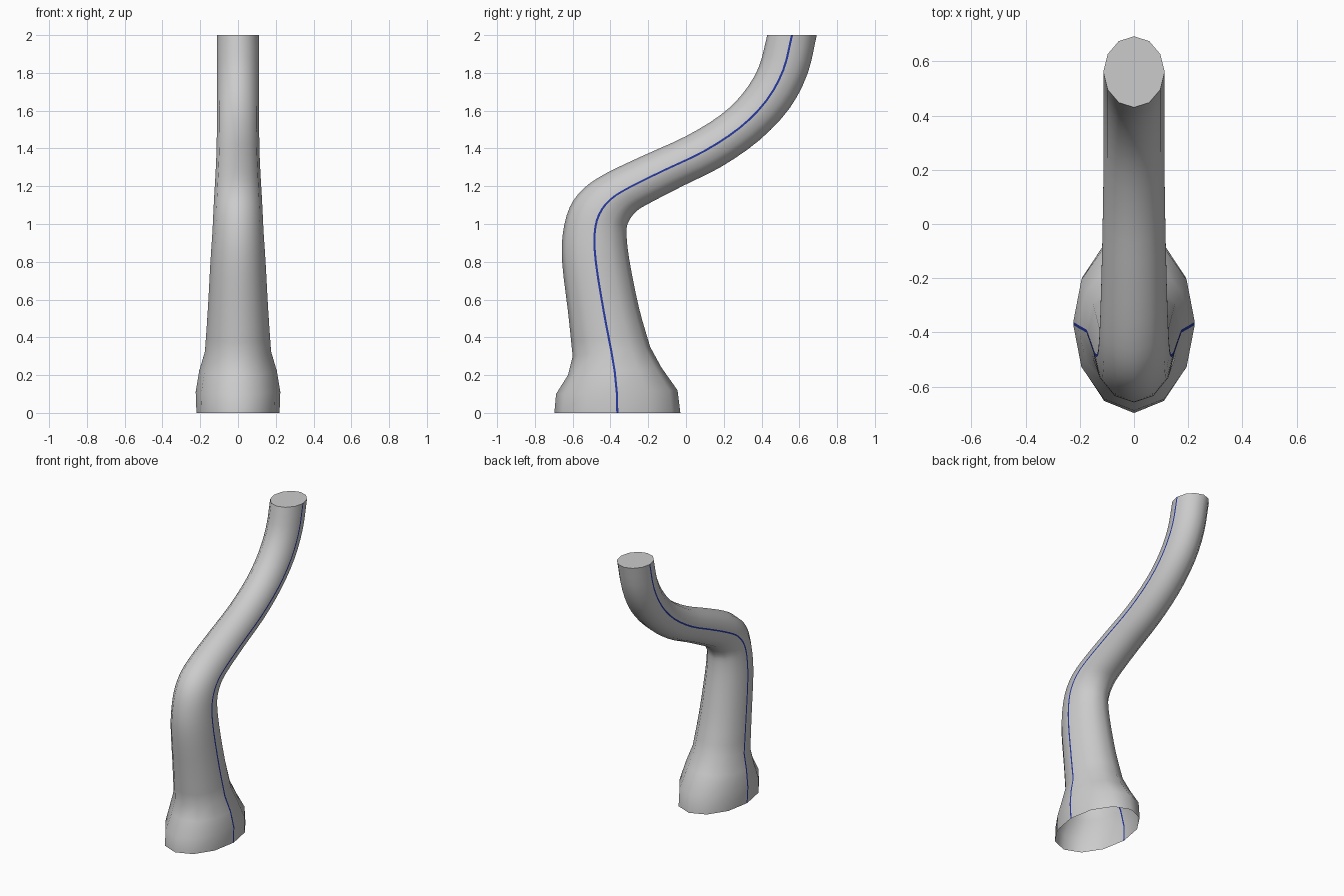
import bpy, bmesh, math
from mathutils import Vector

if "Cube" in bpy.data.objects:
    bpy.data.objects.remove(bpy.data.objects["Cube"])

# Each section: front y, front z, back y, back z, half width in x
base = [(-.697, 0, -.03, 0, .22), (-.688, .10, -.045, .12, .224),
        (-.625, .20, -.13, .24, .206)]
neck = [(-.60, .30, -.19, .35, .175), (-.624, .53, -.25, .56, .160),
        (-.655, .79, -.30, .81, .146), (-.652, .95, -.315, .95, .136),
        (-.615, 1.09, -.305, 1.01, .131), (-.54, 1.19, -.26, 1.07, .127),
        (-.42, 1.27, -.175, 1.12, .123), (-.22, 1.365, -.01, 1.205, .118),
        (0, 1.465, .19, 1.305, .114), (.18, 1.575, .39, 1.445, .112),
        (.30, 1.69, .55, 1.615, .112), (.385, 1.83, .645, 1.80, .112),
        (.43, 2.0, .692, 2.0, .112)]


def spline(pts, steps):
    """Catmull-Rom interpolation of the sections."""
    p = [Vector(q) for q in pts]
    p = [2 * p[0] - p[1]] + p + [2 * p[-1] - p[-2]]
    out = []
    for i in range(1, len(p) - 2):
        a, b, c, d = p[i - 1:i + 3]
        for s in range(steps):
            t = s / steps
            out.append(.5 * (2 * b + (c - a) * t + (2 * a - 5 * b + 4 * c - d) * t * t
                             + (3 * b - a - 3 * c + d) * t ** 3))
    return out + [p[-2]]


def ring(bm, sec):
    """Twelve-sided oval, with each side vertex doubled to carry the seam."""
    yf, zf, yb, zb, w = sec
    front, back = Vector((0, yf, zf)), Vector((0, yb, zb))
    mid, half = (front + back) / 2, (front - back) / 2
    d = .0055 / half.length
    angles = []
    for k in range(12):
        a = k * math.tau / 12
        angles += [a - d, a + d] if k in (3, 9) else [a]
    return [bm.verts.new(mid + half * math.cos(a) + Vector((w * math.sin(a), 0, 0)))
            for a in angles]


# Lofted curved tube, open at the bottom and capped at the top
bm = bmesh.new()
rings = [ring(bm, s) for s in base + spline(neck, 3)]
n = len(rings[0])
for lo, hi in zip(rings, rings[1:]):
    for i in range(n):
        j = (i + 1) % n
        f = bm.faces.new((lo[i], lo[j], hi[j], hi[i]))
        f.material_index = 1 if i in (3, 10) else 0
bm.faces.new(rings[-1])
bmesh.ops.recalc_face_normals(bm, faces=bm.faces)
mesh = bpy.data.meshes.new("curved_neck")
bm.to_mesh(mesh)
bm.free()

# Grey body and blue side seams
for name, col in (("grey", (.6, .6, .6, 1)), ("blue_seam", (.02, .04, .35, 1))):
    m = bpy.data.materials.new(name)
    m.diffuse_color = col
    m.use_nodes = True
    m.node_tree.nodes["Principled BSDF"].inputs["Base Color"].default_value = m.diffuse_color
    mesh.materials.append(m)

obj = bpy.data.objects.new("curved_neck", mesh)
bpy.context.collection.objects.link(obj)
bpy.context.view_layer.objects.active = obj
obj.select_set(True)
bpy.ops.object.shade_smooth_by_angle(angle=math.radians(50))
